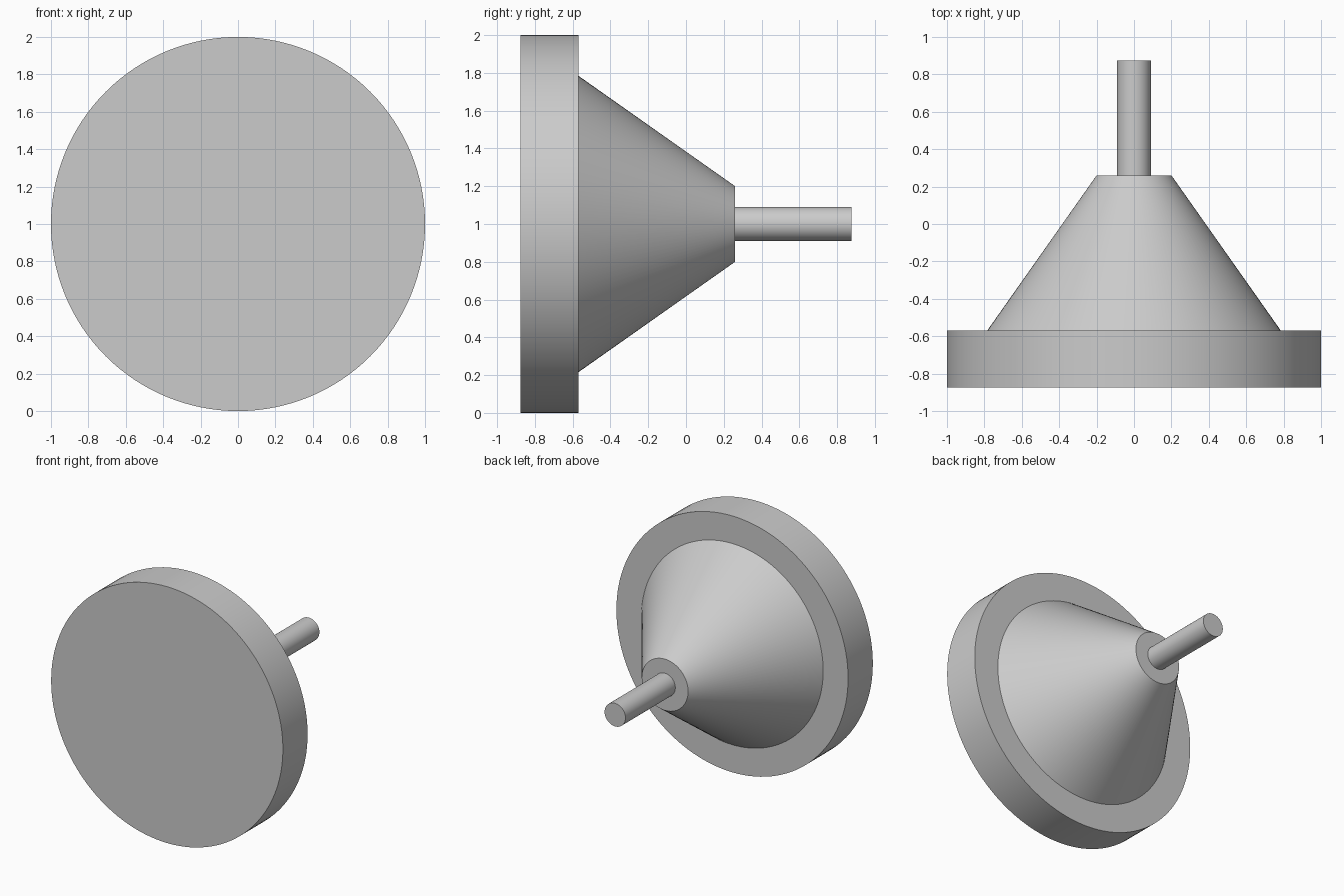
import bpy
import math

cube = bpy.data.objects.get("Cube")
if cube:
    bpy.data.objects.remove(cube, do_unlink=True)

# Single plain grey material
grey = bpy.data.materials.new("plain_grey")
grey.use_nodes = True
colour = (0.6, 0.6, 0.6, 1)
grey.diffuse_color = colour
grey.node_tree.nodes["Principled BSDF"].inputs["Base Color"].default_value = colour

SIDES = 128
AXIS_HEIGHT = 1.0


def turned_part(name, y_front, y_back, r_front, r_back):
    """Closed round part lying along the y axis."""
    bpy.ops.mesh.primitive_cone_add(
        vertices=SIDES, radius1=r_front, radius2=r_back, depth=y_back - y_front,
        location=(0, (y_front + y_back) / 2, AXIS_HEIGHT),
        rotation=(-math.pi / 2, 0, 0))
    part = bpy.context.object
    part.name = name
    part.data.materials.append(grey)
    bpy.ops.object.shade_smooth_by_angle(angle=math.radians(30))
    return part


# Wide front disc, tapered body and thin rear stem
turned_part("front_disc", -0.875, -0.57, 1.0, 1.0)
turned_part("tapered_body", -0.57, 0.26, 0.785, 0.2)
turned_part("rear_stem", 0.2, 0.875, 0.09, 0.09)
